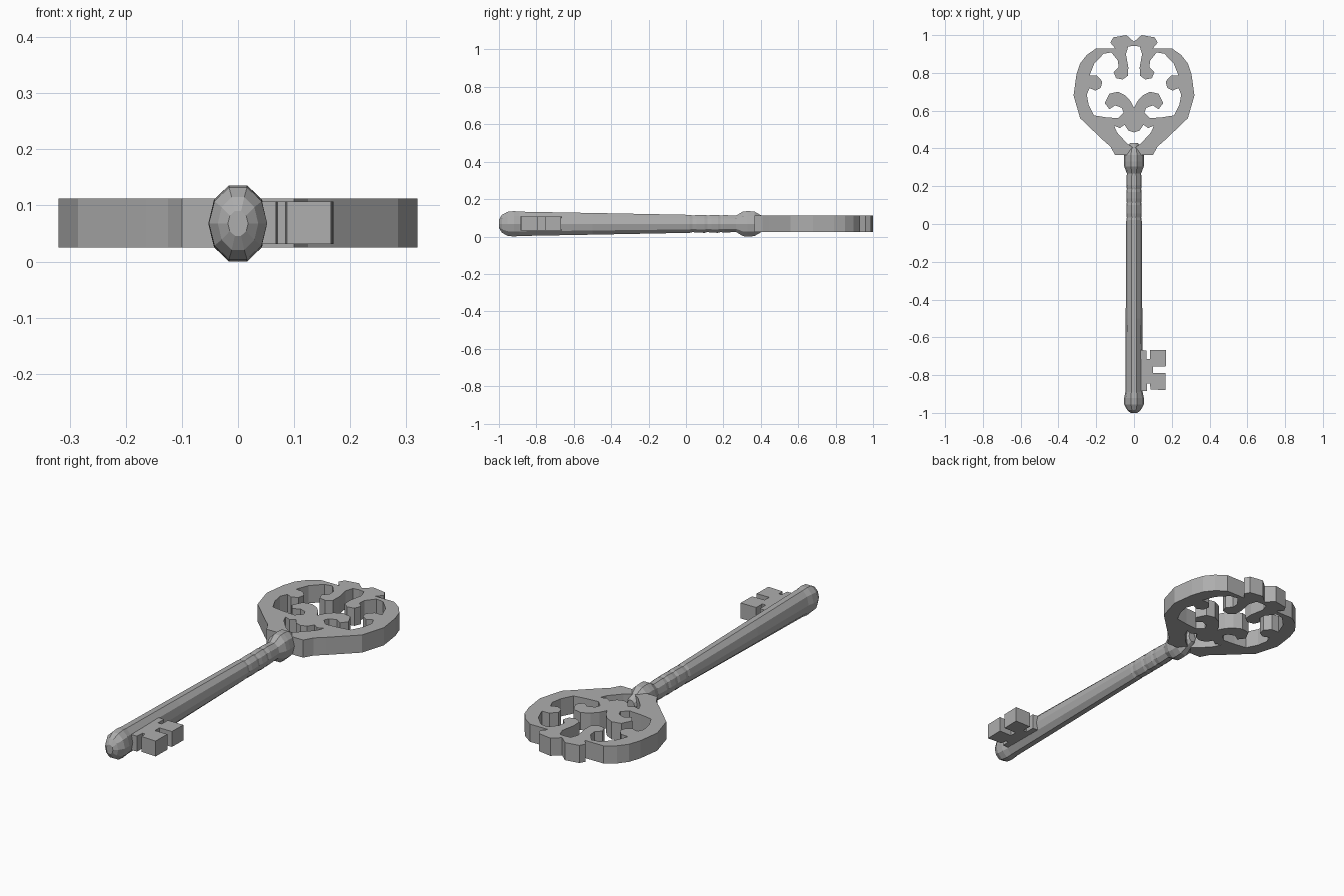
import bpy, bmesh, math

if "Cube" in bpy.data.objects:
    bpy.data.objects.remove(bpy.data.objects["Cube"])

metal = bpy.data.materials.new("grey_metal")
metal.diffuse_color = (0.42, 0.42, 0.42, 1)
metal.use_nodes = True
metal.node_tree.nodes["Principled BSDF"].inputs["Base Color"].default_value = metal.diffuse_color
MID = 0.068


def plate(name, loops, z0, z1):
    """Flat plate from closed outlines; inner outlines become holes."""
    cu = bpy.data.curves.new(name, 'CURVE')
    cu.dimensions = '2D'
    cu.fill_mode = 'BOTH'
    cu.extrude = (z1 - z0) / 2
    for pts in loops:
        sp = cu.splines.new('POLY')
        sp.points.add(len(pts) - 1)
        for p, (x, y) in zip(sp.points, pts):
            p.co = (x, y, 0, 1)
        sp.use_cyclic_u = True
    tmp = bpy.data.objects.new(name + "_outline", cu)
    bpy.context.collection.objects.link(tmp)
    bpy.context.view_layer.update()
    me = bpy.data.meshes.new_from_object(
        tmp.evaluated_get(bpy.context.evaluated_depsgraph_get()))
    bpy.data.objects.remove(tmp)
    bm = bmesh.new()
    bm.from_mesh(me)
    bmesh.ops.remove_doubles(bm, verts=bm.verts, dist=0.0002)
    bmesh.ops.recalc_face_normals(bm, faces=bm.faces)
    for f in bm.faces:
        f.smooth = False
    for v in bm.verts:
        v.co.z += (z0 + z1) / 2
    bm.to_mesh(me)
    bm.free()
    return finish(name, me)


def finish(name, me):
    me.name = name
    me.materials.clear()
    me.materials.append(metal)
    ob = bpy.data.objects.new(name, me)
    bpy.context.collection.objects.link(ob)
    return ob


def mirrored(half):
    """Half outline from top centre to bottom centre, mirrored in x."""
    return half + [(-x, y) for x, y in reversed(half) if x > 0]


def rod(name, rings, sides=10):
    """Faceted rod along y; rings are (y, x radius, half height)."""
    bm = bmesh.new()
    loops = []
    for y, rx, h in rings:
        rz = h / math.cos(math.pi / sides)
        loops.append([bm.verts.new((rx * math.cos(a), y, MID + rz * math.sin(a)))
                      for a in (2 * math.pi * i / sides for i in range(sides))])
    for a, b in zip(loops, loops[1:]):
        for i in range(sides):
            j = (i + 1) % sides
            bm.faces.new((a[i], a[j], b[j], b[i]))
    bm.faces.new(loops[0])
    bm.faces.new(loops[-1])
    bmesh.ops.recalc_face_normals(bm, faces=bm.faces)
    me = bpy.data.meshes.new(name)
    bm.to_mesh(me)
    bm.free()
    return finish(name, me)


# pierced handle with scrolls and a central leaf
outer = [(0, .965), (.04, 1.0), (.11, .988), (.125, .96), (.10, .93), (.20, .93),
         (.25, .895), (.285, .85), (.305, .79), (.32, .68), (.285, .56), (.165, .445),
         (.125, .41), (.10, .365), (0, .365)]
upper_hole = [(0, .943), (.03, .94), (.043, .90), (.03, .83), (.032, .785), (.06, .765),
              (.095, .772), (.108, .805), (.082, .83), (.085, .865), (.12, .908),
              (.16, .902), (.21, .85), (.235, .787), (.195, .785), (.168, .755),
              (.175, .722), (.205, .706), (.235, .72), (.25, .685), (.24, .63),
              (.212, .575), (.15, .565), (.085, .56), (.055, .59), (.065, .615),
              (.10, .628), (.13, .608), (.155, .64), (.13, .69), (.085, .70),
              (.045, .68), (.018, .65), (0, .615)]
lower_hole = [(0, .485), (.03, .495), (.05, .525), (.075, .508), (.105, .52),
              (.09, .485), (.04, .43), (0, .40)]
plate("handle", [mirrored(outer), mirrored(upper_hole), mirrored(lower_hole)], .025, .112)

# tapering shaft with rounded end and shallow worn grooves
shaft = [(-1.0, .018, .022), (-.985, .036, .047), (-.955, .052, .064), (-.92, .052, .068),
         (-.89, .046, .065), (-.5, .044, .058)]
for y in (.02, .10, .17):
    shaft += [(y, .041, .048), (y + .015, .038, .044), (y + .035, .041, .047)]
shaft += [(.29, .037, .042)]
rod("shaft", shaft)

# collar between shaft and handle
rod("collar", [(.265, .037, .042), (.305, .052, .066), (.33, .053, .068),
               (.365, .052, .066), (.40, .038, .046), (.43, .02, .024)])

# toothed bit
plate("key_bit", [[(.02, -.665), (.065, -.67), (.065, -.715), (.085, -.715), (.085, -.668),
                   (.17, -.668), (.168, -.755), (.10, -.755), (.10, -.79), (.168, -.79),
                   (.166, -.88), (.087, -.875), (.085, -.845), (.07, -.845),
                   (.068, -.885), (.02, -.885)]], .031, .107)
